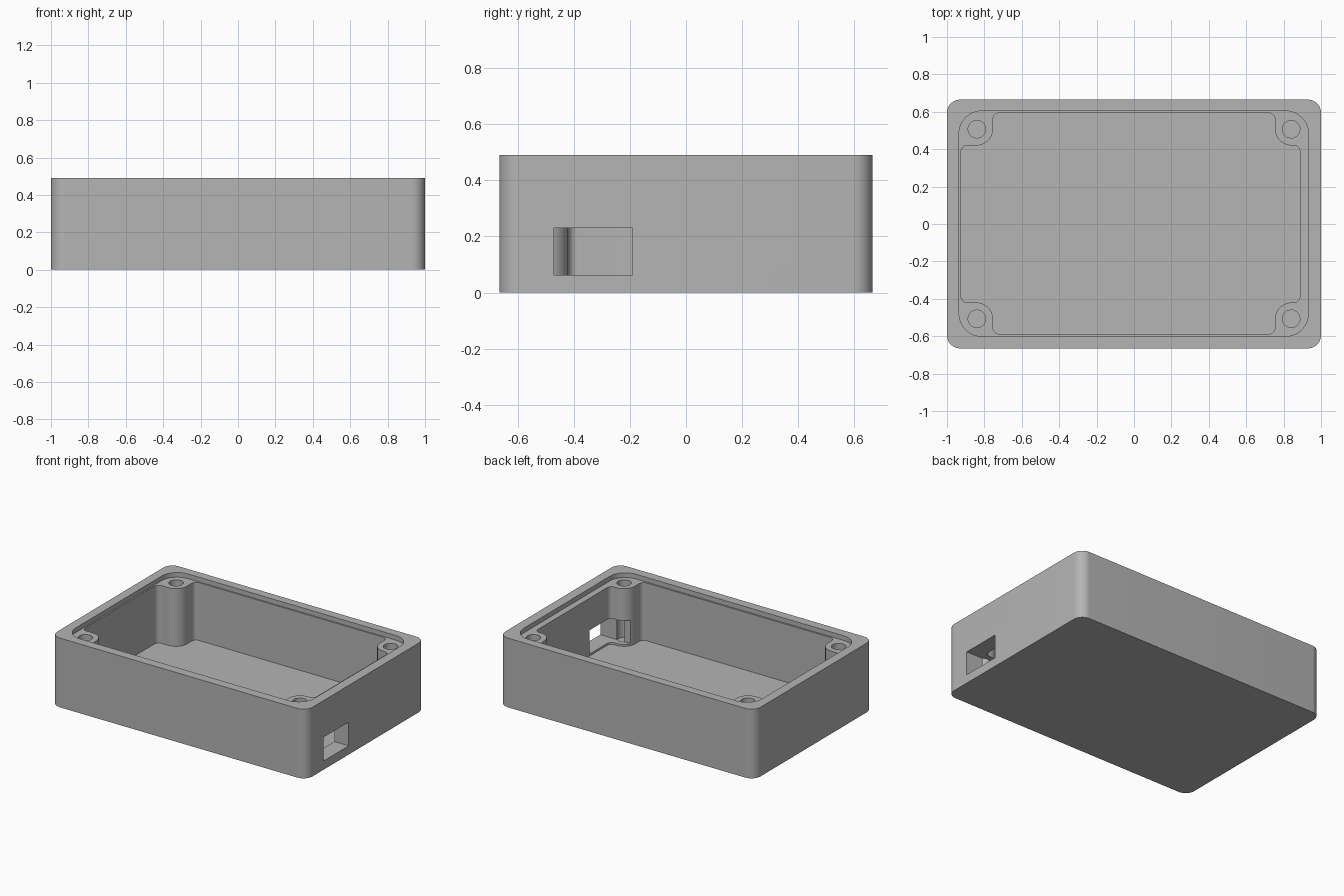
import bpy, bmesh
from math import radians, sin, cos, tan, tau
from mathutils import Vector

if "Cube" in bpy.data.objects:
    bpy.data.objects.remove(bpy.data.objects["Cube"])

HEIGHT, LEDGE, FLOOR = 0.49, 0.457, 0.048
ABOVE = HEIGHT + 0.1

grey = bpy.data.materials.new("plain grey")
grey.use_nodes = True
grey.diffuse_color = (0.46, 0.46, 0.46, 1)
grey.node_tree.nodes["Principled BSDF"].inputs["Base Color"].default_value = (0.46, 0.46, 0.46, 1)


def rounded(corners, steps=10):
    """Outline with each (x, y, radius) corner turned into an arc."""
    outline = []
    for i, (x, y, r) in enumerate(corners):
        p = Vector((x, y))
        a = (Vector(corners[i - 1][:2]) - p).normalized()
        b = (Vector(corners[(i + 1) % len(corners)][:2]) - p).normalized()
        half = a.angle(b) / 2
        centre = p + (a + b).normalized() * r / sin(half)
        start = p + a * r / tan(half) - centre
        end = p + b * r / tan(half) - centre
        for k in range(steps + 1):
            outline.append(centre + start.lerp(end, k / steps).normalized() * r)
    return outline


def box_corners(x0, x1, y0, y1, r):
    return [(x0, y0, r), (x1, y0, r), (x1, y1, r), (x0, y1, r)]


def circle(x, y, r, sides=32):
    return [Vector((x + r * cos(tau * k / sides), y + r * sin(tau * k / sides)))
            for k in range(sides)]


def prism(name, outline, z0, z1):
    """Closed solid standing on a counter-clockwise outline."""
    bm = bmesh.new()
    low = [bm.verts.new((p.x, p.y, z0)) for p in outline]
    high = [bm.verts.new((p.x, p.y, z1)) for p in outline]
    bm.faces.new(low[::-1])
    bm.faces.new(high)
    for i in range(len(outline)):
        bm.faces.new((low[i - 1], low[i], high[i], high[i - 1]))
    mesh = bpy.data.meshes.new(name)
    bm.to_mesh(mesh)
    bm.free()
    mesh.materials.append(grey)
    obj = bpy.data.objects.new(name, mesh)
    bpy.context.scene.collection.objects.link(obj)
    return obj


def cut(target, cutter):
    cutter.hide_render = True
    mod = target.modifiers.new(cutter.name, "BOOLEAN")
    mod.operation, mod.solver, mod.object = "DIFFERENCE", "EXACT", cutter
    bpy.context.view_layer.update()
    evaluated = target.evaluated_get(bpy.context.evaluated_depsgraph_get())
    result = bpy.data.meshes.new_from_object(evaluated)
    target.modifiers.remove(mod)
    target.data = result
    bpy.data.objects.remove(cutter)


# Outer shell
case = prism("enclosure_case", rounded(box_corners(-1, 1, -0.665, 0.665, 0.07)), 0, HEIGHT)

# Shallow lid recess
cut(case, prism("lid_recess", rounded(box_corners(-0.935, 0.932, -0.6, 0.604, 0.12)), LEDGE, ABOVE))

# Main cavity, leaving a rounded screw post in every corner
LEFT, RIGHT, FRONT, BACK = -0.925, 0.888, -0.588, 0.594
POST_X, POST_Y, POST_R, FILLET = 0.754, 0.42, 0.088, 0.034
cavity = []
for x_wall, y_wall, sx, sy in ((RIGHT, BACK, 1, 1), (LEFT, BACK, -1, 1),
                               (LEFT, FRONT, -1, -1), (RIGHT, FRONT, 1, -1)):
    corner = [(x_wall, sy * POST_Y, FILLET), (sx * POST_X, sy * POST_Y, POST_R),
              (sx * POST_X, y_wall, FILLET)]
    cavity += corner if sx * sy > 0 else corner[::-1]
cut(case, prism("main_cavity", rounded(cavity), FLOOR, ABOVE))

# Screw holes down the posts
for sx in (-1, 1):
    for sy in (-1, 1):
        cut(case, prism("screw_hole", circle(sx * 0.84, sy * 0.507, 0.047), FLOOR, ABOVE))

# Cable port through the left wall and the side of the post
port = [Vector(c[:2]) for c in box_corners(0.7, 1.1, -0.47, -0.19, 0)]
cut(case, prism("cable_port", port, 0.062, 0.23))

# Smooth the rounded corners and keep the edges sharp
bpy.ops.object.select_all(action="DESELECT")
case.select_set(True)
bpy.context.view_layer.objects.active = case
bpy.ops.object.shade_smooth_by_angle(angle=radians(30))
